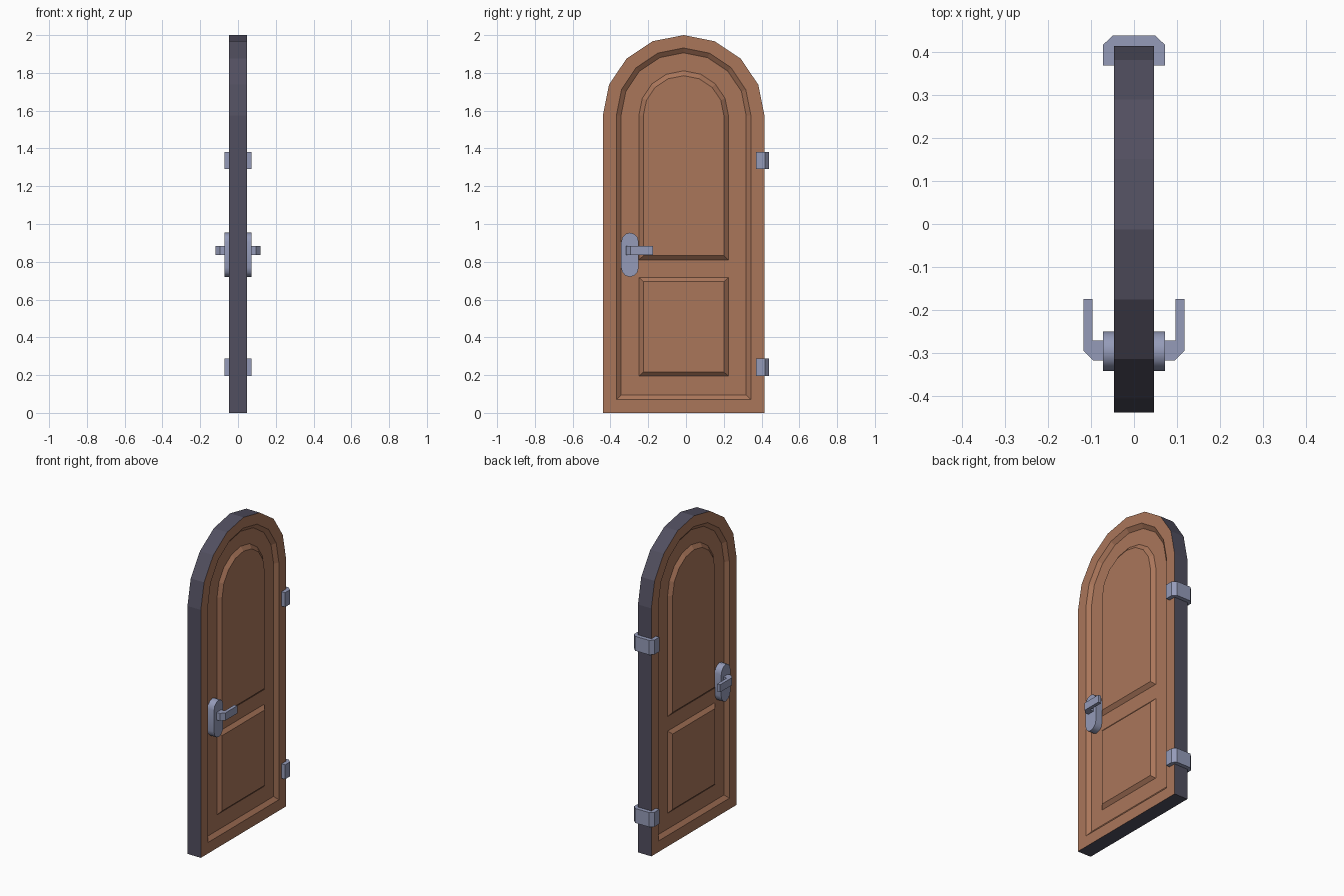
import bpy, bmesh, math
from mathutils import Vector

if "Cube" in bpy.data.objects:
    bpy.data.objects.remove(bpy.data.objects["Cube"])

CY = -0.0125      # centre line of the door leaf
HALF = 0.047      # half thickness
DEPTH = 0.02      # depth of the recessed field
SPRING = 1.575    # height where the arches begin
SPLIT = 0.765     # divides the field between upper and lower panels


def material(name, color):
    m = bpy.data.materials.new(name)
    m.diffuse_color = (*color, 1)
    m.use_nodes = True
    m.node_tree.nodes["Principled BSDF"].inputs["Base Color"].default_value = m.diffuse_color
    return m


wood = material("brown wood", (0.40, 0.18, 0.102))
edge = material("dark edge", (0.083, 0.078, 0.115))
metal = material("blue grey metal", (0.30, 0.33, 0.485))


def arch(hw, bottom, rise):
    pts = [(CY - hw, bottom), (CY + hw, bottom)]
    for i in range(9):
        a = math.pi * i / 8
        pts.append((CY + hw * math.cos(a), SPRING + rise * math.sin(a)))
    return pts


def rect(hw, bottom, top):
    return [(CY - hw, bottom), (CY + hw, bottom), (CY + hw, top), (CY - hw, top)]


def finish(bm, name, mats):
    me = bpy.data.meshes.new(name)
    bm.to_mesh(me)
    bm.free()
    for m in mats:
        me.materials.append(m)
    ob = bpy.data.objects.new(name, me)
    bpy.context.collection.objects.link(ob)
    return ob


def add_face(bm, pts, outward, mat=0):
    f = bm.faces.new([bm.verts.new(p) for p in pts])
    f.normal_update()
    if f.normal.dot(outward) < 0:
        f.normal_flip()
    f.material_index = mat


def ring(bm, a, xa, b, xb, outward):
    """Strip of quads between two loops with equal point counts."""
    n = len(a)
    for i in range(n):
        j = (i + 1) % n
        add_face(bm, [(xa, *a[i]), (xa, *a[j]), (xb, *b[j]), (xb, *b[i])], outward)


# Door leaf: dark rim, brown frame, recessed field and two raised panels per side
outline = arch(0.4275, 0, 0.425)
recess_out = arch(0.356, 0.07, 0.357)
recess_in = arch(0.331, 0.095, 0.331)
upper_field = arch(0.331, SPLIT, 0.331)
lower_field = rect(0.331, 0.095, SPLIT)
upper_out, upper_in = arch(0.237, 0.81, 0.236), arch(0.213, 0.832, 0.21)
lower_out, lower_in = rect(0.237, 0.195, 0.717), rect(0.213, 0.216, 0.695)

bm = bmesh.new()
for i in range(len(outline)):
    p, q = outline[i], outline[(i + 1) % len(outline)]
    mid = Vector((0, (p[0] + q[0]) / 2 - CY, (p[1] + q[1]) / 2 - 1))
    add_face(bm, [(-HALF, *p), (-HALF, *q), (HALF, *q), (HALF, *p)], mid, 1)
for s in (-1, 1):
    out = Vector((s, 0, 0))
    hi, lo = s * HALF, s * (HALF - DEPTH)
    ring(bm, outline, hi, recess_out, hi, out)
    ring(bm, recess_out, hi, recess_in, lo, out)
    for field, outer, inner in ((upper_field, upper_out, upper_in),
                                (lower_field, lower_out, lower_in)):
        ring(bm, field, lo, outer, lo, out)
        ring(bm, outer, lo, inner, hi, out)
        add_face(bm, [(hi, *p) for p in inner], out)
bmesh.ops.remove_doubles(bm, verts=bm.verts, dist=1e-5)
finish(bm, "door_leaf", [wood, edge])


def prism(name, base, offset):
    """Closed extrusion of a flat loop, softly shaded with sharp corners."""
    bm = bmesh.new()
    f = bm.faces.new([bm.verts.new(p) for p in base])
    res = bmesh.ops.extrude_face_region(bm, geom=[f], use_keep_orig=True)
    verts = [v for v in res["geom"] if isinstance(v, bmesh.types.BMVert)]
    bmesh.ops.translate(bm, verts=verts, vec=offset)
    bmesh.ops.recalc_face_normals(bm, faces=bm.faces)
    ob = finish(bm, name, [metal])
    bpy.ops.object.select_all(action="DESELECT")
    ob.select_set(True)
    bpy.context.view_layer.objects.active = ob
    bpy.ops.object.shade_smooth_by_angle(angle=math.radians(35))
    return ob


# Handles on both sides: rounded back plate and bent lever
for s, side in ((1, "right"), (-1, "left")):
    plate = []
    for sign, start in ((1, 0), (-1, math.pi)):
        for i in range(7):
            a = start + math.pi * i / 6
            plate.append((s * (HALF - DEPTH), -0.297 + 0.046 * math.cos(a),
                          0.837 + sign * 0.068 + 0.049 * math.sin(a)))
    prism("handle_plate_" + side, plate, (s * (0.072 - HALF + DEPTH), 0, 0))
    lever = [(0.07, -0.272), (0.097, -0.272), (0.097, -0.175), (0.118, -0.175),
             (0.118, -0.295), (0.095, -0.318), (0.07, -0.318)]
    prism("handle_lever_" + side, [(s * x, y, 0.836) for x, y in lever], (0, 0, 0.048))

# Hinges: chamfered clasps wrapped round the door edge
half = [(0.046, 0.37), (0.072, 0.37), (0.072, 0.418), (0.049, 0.44)]
clasp = [(0.046, 0.414)] + half + [(-x, y) for x, y in reversed(half)] + [(-0.046, 0.414)]
for name, z in (("lower_hinge", 0.196), ("upper_hinge", 1.29)):
    prism(name, [(x, y, z) for x, y in clasp], (0, 0, 0.092))
